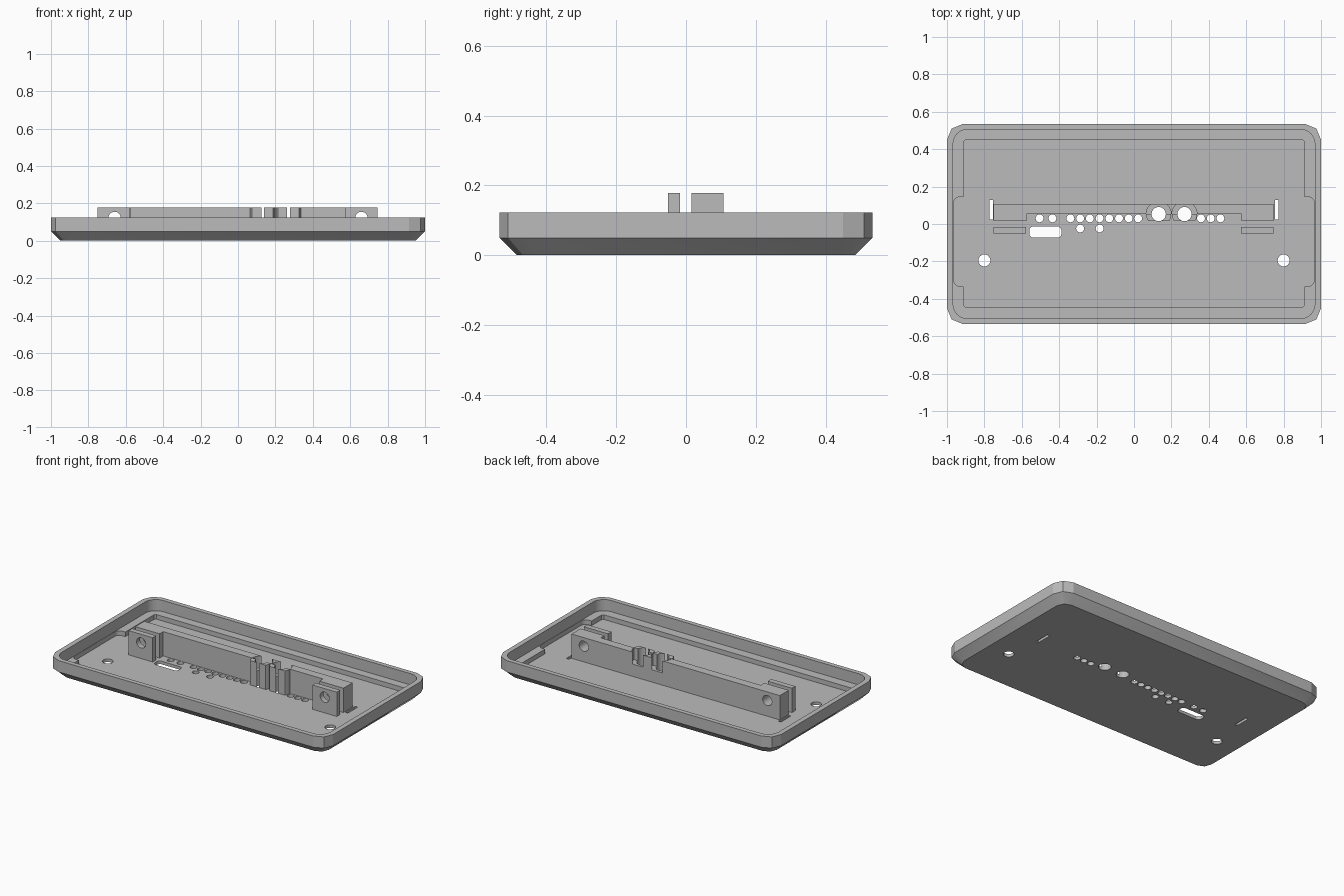
import bpy, bmesh
from math import sin, cos, pi, asin

if "Cube" in bpy.data.objects:
    bpy.data.objects.remove(bpy.data.objects["Cube"])

grey = bpy.data.materials.new("plain grey")
grey.use_nodes = True
grey.diffuse_color = (0.5, 0.5, 0.5, 1)
grey.node_tree.nodes["Principled BSDF"].inputs["Base Color"].default_value = (0.5, 0.5, 0.5, 1)


def arc(cx, cy, r, a0, a1, n):
    return [(cx + r * cos(a0 + (a1 - a0) * i / n), cy + r * sin(a0 + (a1 - a0) * i / n))
            for i in range(n + 1)]


def circle(cx, cy, r, n=24):
    return arc(cx, cy, r, 0, 2 * pi, n)[:-1]


def rounded(hx, hy, r, n, cx=0, cy=0):
    pts = []
    for k, (sx, sy) in enumerate([(1, 1), (-1, 1), (-1, -1), (1, -1)]):
        pts += arc(cx + sx * (hx - r), cy + sy * (hy - r), r, k * pi / 2, (k + 1) * pi / 2, n)
    return pts


def box(x0, x1, y0, y1):
    return [(x0, y0), (x1, y0), (x1, y1), (x0, y1)]


def solid(name, stacks, along_y=False):
    """Each stack is a list of (outline, height) sections joined into a closed solid."""
    bm = bmesh.new()
    for stack in stacks:
        rings = []
        for outline, h in stack:
            rings.append([bm.verts.new((u, h, v) if along_y else (u, v, h)) for u, v in outline])
        bm.faces.new(rings[0][::-1])
        bm.faces.new(rings[-1])
        n = len(rings[0])
        for a, b in zip(rings, rings[1:]):
            for i in range(n):
                j = (i + 1) % n
                bm.faces.new((a[i], a[j], b[j], b[i]))
    bmesh.ops.recalc_face_normals(bm, faces=bm.faces)
    mesh = bpy.data.meshes.new(name)
    bm.to_mesh(mesh)
    bm.free()
    mesh.materials.append(grey)
    ob = bpy.data.objects.new(name, mesh)
    bpy.context.collection.objects.link(ob)
    return ob


def prisms(name, outlines, h0, h1, along_y=False):
    return solid(name, [[(o, h0), (o, h1)] for o in outlines], along_y)


def select(ob):
    bpy.ops.object.select_all(action='DESELECT')
    ob.select_set(True)
    bpy.context.view_layer.objects.active = ob


def cut(ob, cutter):
    mod = ob.modifiers.new("cut", 'BOOLEAN')
    mod.operation = 'DIFFERENCE'
    mod.solver = 'EXACT'
    mod.object = cutter
    select(ob)
    bpy.ops.object.modifier_apply(modifier=mod.name)
    bpy.data.objects.remove(cutter)


FLOOR, LEDGE, RIM, TOP = 0.02, 0.05, 0.123, 0.178
SOCKETS = [0.132, 0.27]
SOCKET_Y, BORE, SOCKET_R = 0.053, 0.038, 0.067

# Tray shell with chamfered underside
tray = solid("tray", [[(rounded(0.95, 0.485, 0.06, 2), 0),
                       (rounded(1, 0.535, 0.085, 2), LEDGE),
                       (rounded(1, 0.535, 0.085, 2), RIM)]])
cut(tray, prisms("cavity_cutter", [rounded(0.967, 0.505, 0.075, 6)], LEDGE, 0.3))

# Lower pocket, widened to the side walls in the middle
right = ([(0.912, -0.435), (0.912, -0.333)] + arc(0.93, -0.298, 0.035, -pi / 2, 0, 6)
         + arc(0.93, 0.11, 0.035, 0, pi / 2, 6) + [(0.912, 0.145), (0.912, 0.44), (0.902, 0.45)])
right = [(0.902, -0.445)] + right
pocket = right + [(-x, y) for x, y in reversed(right)]
cut(tray, prisms("pocket_cutter", [pocket], FLOOR, LEDGE + 0.02))

# Openings through the floor
pins = [-0.505, -0.436, -0.34, -0.288, -0.236, -0.184, -0.132, -0.08, -0.028, 0.022,
        0.358, 0.41, 0.462]
holes = [circle(x, 0.03, 0.021, 20) for x in pins]
holes += [circle(x, -0.024, 0.021, 20) for x in (-0.288, -0.184)]
holes += [circle(x, SOCKET_Y, BORE) for x in SOCKETS]
holes += [circle(s * 0.8, -0.195, 0.032) for s in (-1, 1)]
holes += [box(s * 0.763 - 0.009, s * 0.763 + 0.009, 0.025, 0.127) for s in (-1, 1)]
holes.append(rounded(0.086, 0.03, 0.022, 6, -0.474, -0.043))
cut(tray, prisms("floor_hole_cutter", holes, -0.1, 0.1))

# Rear support bar with thicker end blocks
bar = prisms("support_bar", [[(-0.75, 0.016), (-0.575, 0.016), (-0.575, SOCKET_Y),
                              (0.575, SOCKET_Y), (0.575, 0.016), (0.747, 0.016),
                              (0.747, 0.108), (-0.75, 0.108)]], FLOOR, TOP)
cut(bar, prisms("socket_recess_cutter", [circle(x, SOCKET_Y, SOCKET_R, 32) for x in SOCKETS], 0.1, 0.3))
cut(bar, prisms("bar_bore_cutter", [circle(x, SOCKET_Y, BORE) for x in SOCKETS], -0.1, 0.3))

# Front half sockets, trimmed flat at the board slot
trim = asin((SOCKET_Y - 0.016) / SOCKET_R)
sockets = prisms("half_sockets",
                 [arc(x, SOCKET_Y, SOCKET_R, pi, pi + trim, 4)
                  + arc(x, SOCKET_Y, SOCKET_R, 2 * pi - trim, 2 * pi, 4) for x in SOCKETS],
                 FLOOR, TOP)
cut(sockets, prisms("socket_bore_cutter", [circle(x, SOCKET_Y, BORE) for x in SOCKETS], -0.1, 0.3))

# Front clamp plates
plates = prisms("clamp_plates", [box(-0.75, -0.577, -0.052, -0.017),
                                 box(0.573, 0.747, -0.052, -0.017)], FLOOR, TOP)

# Cross bolt holes through plates and end blocks
for ob in (bar, plates):
    cut(ob, prisms("bolt_cutter", [circle(s * 0.66, 0.122, 0.033) for s in (-1, 1)], -0.2, 0.2, True))

for ob in (tray, bar, sockets, plates):
    select(ob)
    bpy.ops.object.shade_smooth_by_angle(angle=pi / 9)
